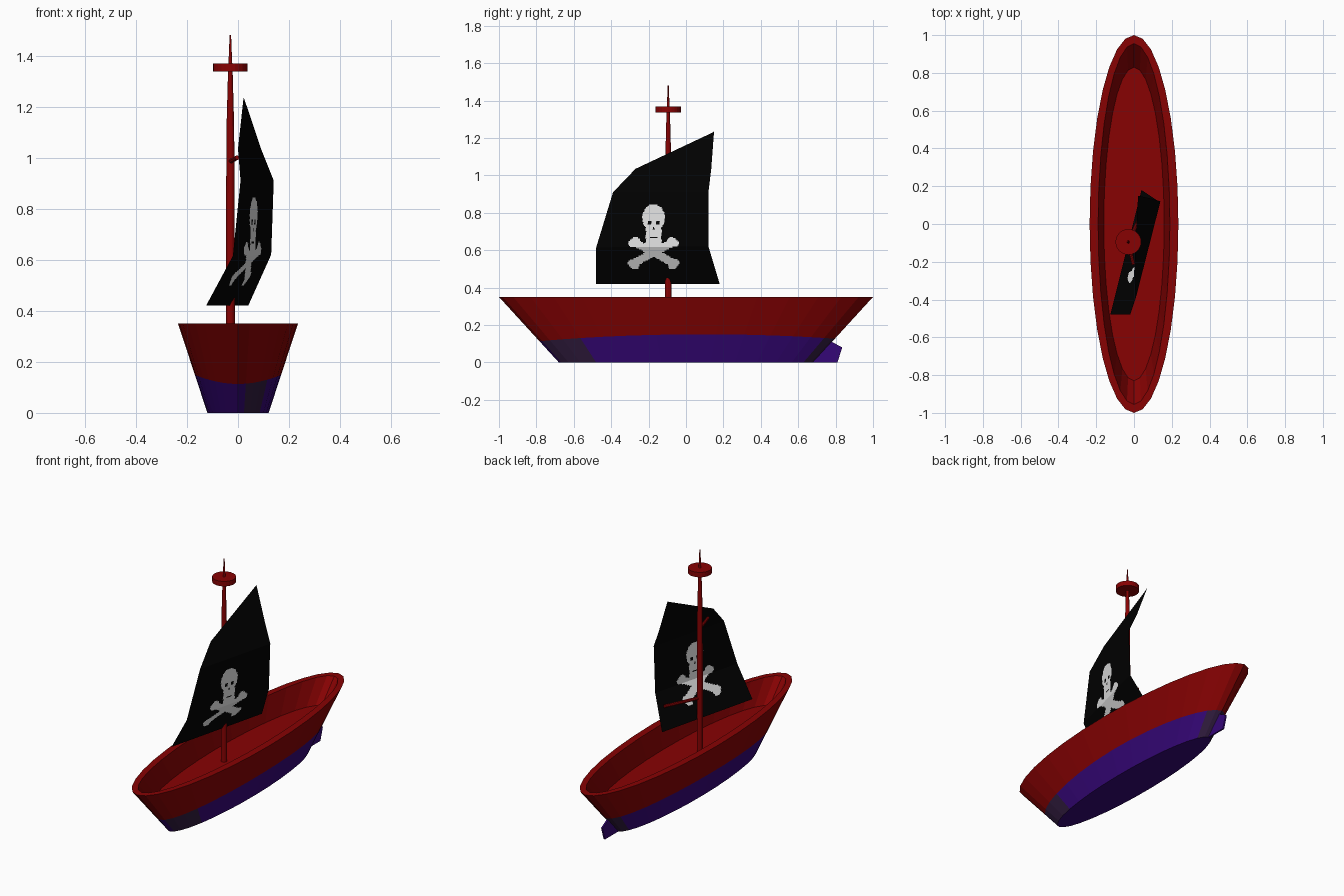
import bpy, bmesh, math
from mathutils import Vector

if "Cube" in bpy.data.objects:
    bpy.data.objects.remove(bpy.data.objects["Cube"])


def material(name, rgb):
    m = bpy.data.materials.new(name)
    m.diffuse_color = (*rgb, 1)
    m.use_nodes = True
    m.node_tree.nodes["Principled BSDF"].inputs["Base Color"].default_value = m.diffuse_color
    return m


RED = material("deep red", (0.245, 0.0006, 0.0008))
PURPLE = material("purple", (0.036, 0.002, 0.185))
GREY = material("dusky purple", (0.030, 0.011, 0.048))
BLACK = material("black", (0.0003, 0.0003, 0.0003))
WHITE = material("bone white", (0.84, 0.84, 0.84))


def finish(bm, name, mats, normals=True):
    if normals:
        bmesh.ops.recalc_face_normals(bm, faces=bm.faces)
    me = bpy.data.meshes.new(name)
    bm.to_mesh(me)
    bm.free()
    for m in mats:
        me.materials.append(m)
    ob = bpy.data.objects.new(name, me)
    bpy.context.collection.objects.link(ob)
    return ob


def lofted(name, rings, mats):
    """Skin a list of closed rings of points, capping both ends."""
    bm = bmesh.new()
    vs = [[bm.verts.new(p) for p in r] for r in rings]
    n = len(vs[0])
    bm.faces.new(vs[0])
    bm.faces.new(vs[-1])
    for a, b in zip(vs, vs[1:]):
        for i in range(n):
            j = (i + 1) % n
            bm.faces.new((a[i], a[j], b[j], b[i]))
    return finish(bm, name, mats)


# Hull: elliptical tub with a wavy waterline, flat rim and sunken deck
SEG = 32
ANG = [2 * math.pi * i / SEG for i in range(SEG)]


def ellipse(rx, ry, z):
    return [Vector((rx * math.sin(a), ry * math.cos(a), z)) for a in ANG]


bottom = ellipse(0.12, 0.68, 0)
top = ellipse(0.235, 1.0, 0.35)
water = []
for b, t in zip(bottom, top):
    h = 0.150 - 0.03 * (b.y / 0.68) ** 2 + 0.010 * b.y
    water.append(b.lerp(t, h / 0.35))
hull = lofted("hull", [bottom, water, top, ellipse(0.19, 0.955, 0.35),
                       ellipse(0.16, 0.83, 0.21)], [RED, PURPLE, GREY])
for p in hull.data.polygons:
    c = p.center
    if c.z < 0.1:
        end = (c.y < -0.53 and c.x > 0.02) or c.y > 0.69
        p.material_index = 2 if end else 1

# Rudder: thin plate behind the stern
profile = [(0.62, 0), (0.81, 0), (0.835, 0.08), (0.78, 0.11), (0.70, 0.11)]
lofted("rudder", [[(x, y, z) for y, z in profile] for x in (-0.005, 0.005)], [PURPLE])

# Mast, lookout platform and yards
MX, MY = -0.03, -0.095


def disc_stack(name, levels, seg):
    lofted(name, [[(MX + r * math.cos(2 * math.pi * i / seg),
                    MY + r * math.sin(2 * math.pi * i / seg), z)
                   for i in range(seg)] for r, z in levels], [RED])


disc_stack("mast", [(0.018, 0.205), (0.017, 0.75), (0.015, 1.12),
                    (0.009, 1.34), (0.006, 1.40), (0.003, 1.48)], 12)
disc_stack("lookout_platform", [(0.068, 1.337), (0.068, 1.368)], 24)


def rod(name, a, b, r):
    a, b = Vector(a), Vector(b)
    bm = bmesh.new()
    d = b - a
    mat = d.to_track_quat('Z', 'Y').to_matrix().to_4x4()
    mat.translation = (a + b) / 2
    bmesh.ops.create_cone(bm, cap_ends=True, segments=8, radius1=r, radius2=r,
                          depth=d.length, matrix=mat)
    finish(bm, name, [RED])


rod("lower_yard", (MX, MY, 0.55), (0.070, 0.115, 0.55), 0.010)
rod("upper_yard", (MX, MY, 0.985), (-0.003, -0.215, 1.0), 0.009)

# Sail: ruled sheet between a front and a back edge, folded at each level
FRONT = [Vector(p) for p in ((-0.125, -0.48, 0.42), (-0.02, -0.48, 0.615),
                             (0.01, -0.39, 0.91), (0.0, -0.27, 1.035), (0.021, 0.14, 1.228))]
BACK = [Vector(p) for p in ((0.04, 0.18, 0.42), (0.13, 0.12, 0.62),
                            (0.14, 0.12, 0.91), (0.09, 0.135, 1.035), (0.023, 0.15, 1.235))]


def in_ellipse(y, z, cy, cz, ry, rz):
    return ((y - cy) / ry) ** 2 + ((z - cz) / rz) ** 2 < 1


def near_line(y, z, a, b, r):
    p, a, b = Vector((y, z)), Vector(a), Vector(b)
    t = max(0, min(1, (p - a).dot(b - a) / (b - a).length_squared))
    return (p - a.lerp(b, t)).length < r


def is_bone(y, z):
    """Skull over crossed bones, symmetric about its middle line."""
    y = abs(y + 0.173)
    if in_ellipse(y, z, 0.022, 0.748, 0.010, 0.012) or in_ellipse(y, z, 0, 0.716, 0.005, 0.008):
        return False                                   # eyes and nose
    if y < 0.022 and abs(z - 0.668) < 0.003:
        return False                                   # mouth
    if in_ellipse(y, z, 0, 0.772, 0.060, 0.074):
        return True                                    # cranium
    if y < 0.042 and 0.610 < z < 0.73:
        return True                                    # jaw
    if near_line(y, z, (0, 0.59), (0.105, 0.530), 0.021):
        return True                                    # lower bone halves
    if near_line(y, z, (0, 0.59), (0.100, 0.640), 0.021):
        return True                                    # upper bone halves
    return any(in_ellipse(y, z, cy, cz, 0.023, 0.021) for cy, cz in
               ((0.115, 0.532), (0.10, 0.517), (0.112, 0.638), (0.095, 0.650)))


COLS = 90
bm = bmesh.new()
rows = []
for k, steps in enumerate((30, 44, 4, 6)):
    for s in range(steps + (k == 3)):
        t = s / steps
        f, b = FRONT[k].lerp(FRONT[k + 1], t), BACK[k].lerp(BACK[k + 1], t)
        rows.append([bm.verts.new(f.lerp(b, i / COLS)) for i in range(COLS + 1)])
for lo, hi in zip(rows, rows[1:]):
    for i in range(COLS):
        face = bm.faces.new((lo[i], lo[i + 1], hi[i + 1], hi[i]))
        c = face.calc_center_median()
        face.material_index = int(is_bone(c.y, c.z))
finish(bm, "sail", [BLACK, WHITE], normals=False)
